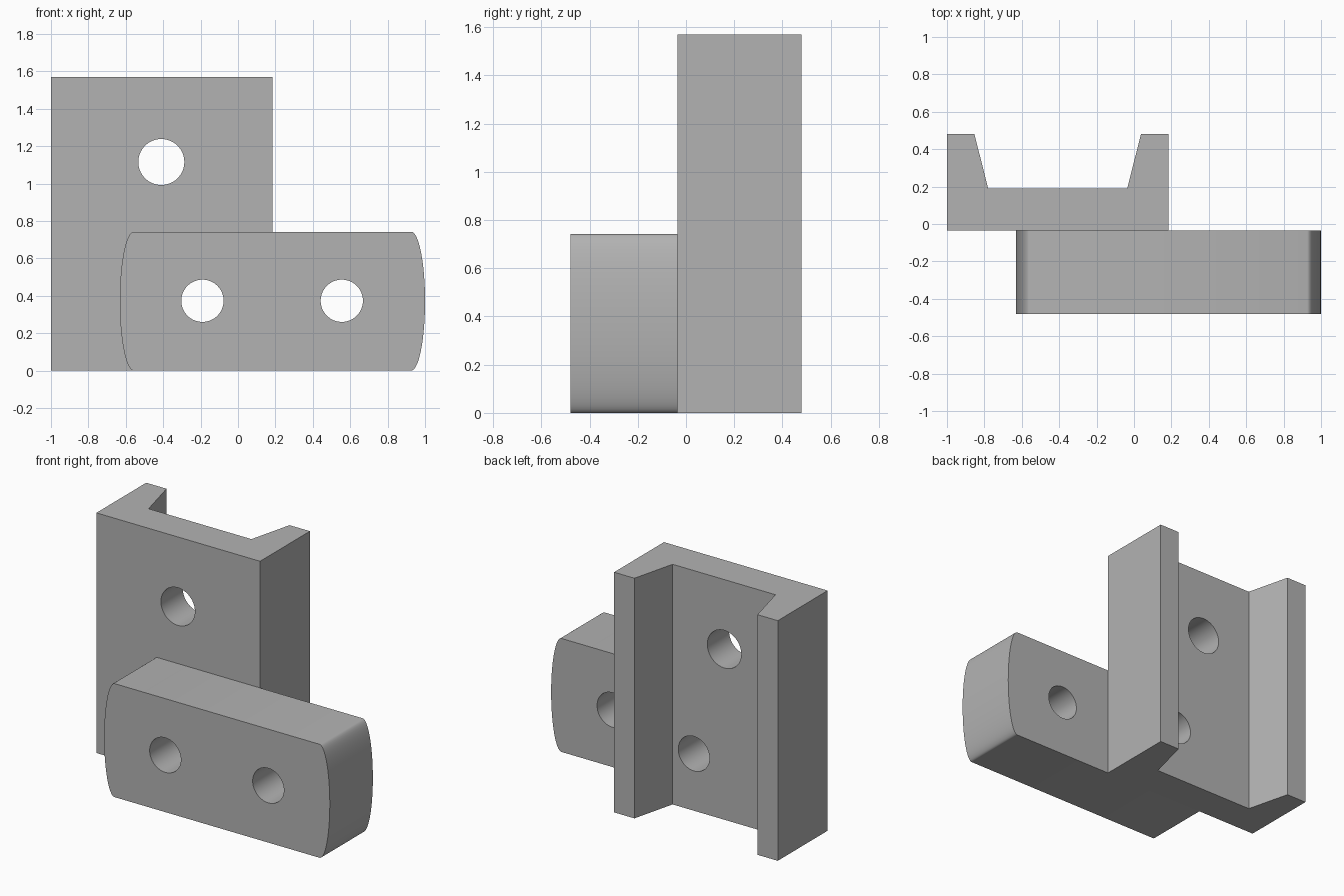
import bpy, bmesh, math
from mathutils import Matrix

cube = bpy.data.objects.get("Cube")
if cube:
    bpy.data.objects.remove(cube, do_unlink=True)

grey = bpy.data.materials.new("plain grey")
grey.use_nodes = True
COLOUR = (0.45, 0.45, 0.45, 1)
grey.diffuse_color = COLOUR
grey.node_tree.nodes["Principled BSDF"].inputs["Base Color"].default_value = COLOUR


def link(name, bm):
    bmesh.ops.recalc_face_normals(bm, faces=bm.faces)
    mesh = bpy.data.meshes.new(name)
    bm.to_mesh(mesh)
    bm.free()
    obj = bpy.data.objects.new(name, mesh)
    bpy.context.collection.objects.link(obj)
    mesh.materials.append(grey)
    return obj


def extrude(name, outline, offset):
    """Solid made by sweeping a flat outline along an offset."""
    bm = bmesh.new()
    face = bm.faces.new([bm.verts.new(p) for p in outline])
    top = bmesh.ops.extrude_face_region(bm, geom=[face], use_keep_orig=True)["geom"]
    bmesh.ops.translate(bm, vec=offset, verts=[v for v in top if isinstance(v, bmesh.types.BMVert)])
    return link(name, bm)


def drill(obj, holes):
    """Cut round holes running front to back."""
    for x, z, radius in holes:
        bm = bmesh.new()
        place = Matrix.Translation((x, 0, z)) @ Matrix.Rotation(math.pi / 2, 4, "X")
        bmesh.ops.create_cone(bm, cap_ends=True, segments=64, radius1=radius,
                              radius2=radius, depth=3, matrix=place)
        cutter = link("hole_cutter", bm)
        cutter.hide_render = True
        mod = obj.modifiers.new("hole", "BOOLEAN")
        mod.object = cutter
        mod.operation = "DIFFERENCE"
        mod.solver = "EXACT"
        bpy.ops.object.select_all(action="DESELECT")
        bpy.context.view_layer.objects.active = obj
        obj.select_set(True)
        bpy.ops.object.modifier_apply(modifier=mod.name)
        bpy.data.objects.remove(cutter, do_unlink=True)
    bpy.ops.object.shade_smooth_by_angle(angle=math.radians(30))


JOINT_Y, BACK_Y, FRONT_Y = -0.035, 0.48, -0.48
low_hole = (-0.19, 0.373, 0.113)

# Upright channel bracket: half profile mirrored about its centre line
centre = -0.408
half = [(0.592, JOINT_Y), (0.592, BACK_Y), (0.445, BACK_Y), (0.372, 0.19)]
profile = [(centre + x, y, 0) for x, y in half]
profile += [(centre - x, y, 0) for x, y in reversed(half)]
bracket = extrude("channel_bracket", profile, (0, 0, 1.57))
drill(bracket, [low_hole, (-0.41, 1.115, 0.123)])

# Cross bar with bowed ends
mid_x, straight, bow, rise, steps = 0.184, 0.742, 0.074, 0.371, 32
outline = []
for side in (1, -1):
    for i in range(steps + 1):
        a = math.pi * (i / steps - 0.5)
        outline.append((mid_x + side * (straight + bow * math.cos(a)), FRONT_Y,
                        rise + side * rise * math.sin(a)))
bar = extrude("cross_bar", outline, (0, JOINT_Y - FRONT_Y, 0))
drill(bar, [low_hole, (0.555, 0.373, 0.113)])
